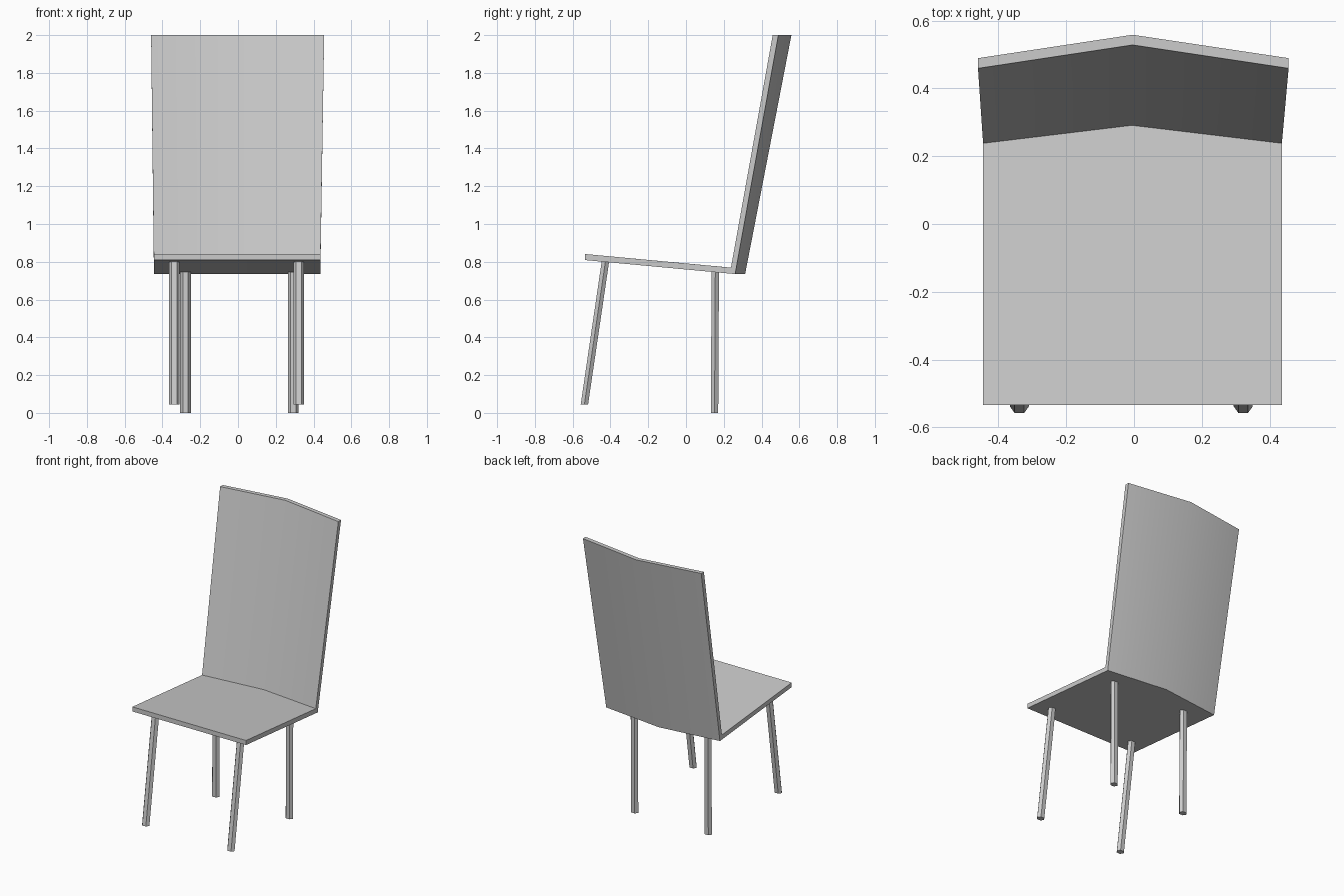
import bpy, bmesh
from math import cos, sin, pi, radians

if "Cube" in bpy.data.objects:
    bpy.data.objects.remove(bpy.data.objects["Cube"])


def loft(name, rings):
    """Skin a solid through matching closed rings of points and cap both ends."""
    bm = bmesh.new()
    rows = [[bm.verts.new(p) for p in ring] for ring in rings]
    n = len(rows[0])
    for a, b in zip(rows, rows[1:]):
        for i in range(n):
            j = (i + 1) % n
            bm.faces.new((a[i], a[j], b[j], b[i]))
    bm.faces.new(rows[0])
    bm.faces.new(rows[-1][::-1])
    bmesh.ops.recalc_face_normals(bm, faces=bm.faces)
    mesh = bpy.data.meshes.new(name)
    bm.to_mesh(mesh)
    bm.free()
    obj = bpy.data.objects.new(name, mesh)
    bpy.context.collection.objects.link(obj)
    return obj


# Seat and back: L-shaped side profile lofted from left, over the centre fold, to right
def l_profile(x_seat, x_top, fold_low, fold_high):
    return [
        (x_seat, -0.534, 0.809),
        (x_seat, -0.534, 0.841),
        (x_seat, 0.238 + fold_low, 0.769 - 0.09 * fold_low),
        (x_top, 0.459 + fold_high, 2.0),
        (x_top, 0.489 + fold_high, 2.0),
        (x_seat, 0.26 + fold_low, 0.735),
    ]


chair = loft("seat_and_back", [
    l_profile(-0.445, -0.46, 0, 0),
    l_profile(-0.006, -0.004, 0.053, 0.069),
    l_profile(0.436, 0.456, 0, 0),
])
bpy.context.view_layer.objects.active = chair
chair.select_set(True)
bpy.ops.object.shade_smooth_by_angle(angle=radians(30))


# Legs: slightly flattened hexagonal rods, cut to the seat's sloping underside
def seat_underside(y):
    return 0.809 - (y + 0.534) * 0.0932


def leg(name, x, y_foot, y_top, z_foot):
    hexagon = [(0.028 * cos(i * pi / 3), 0.0225 * sin(i * pi / 3)) for i in range(6)]
    foot = [(x + dx, y_foot + dy, z_foot) for dx, dy in hexagon]
    top = [(x + dx, y_top + dy, seat_underside(y_top + dy)) for dx, dy in hexagon]
    loft(name, [foot, top])


for side, x_front, x_back in (("left", -0.338, -0.278), ("right", 0.322, 0.292)):
    leg("front_leg_" + side, x_front, -0.538, -0.427, 0.044)
    leg("back_leg_" + side, x_back, 0.151, 0.155, 0.0)
